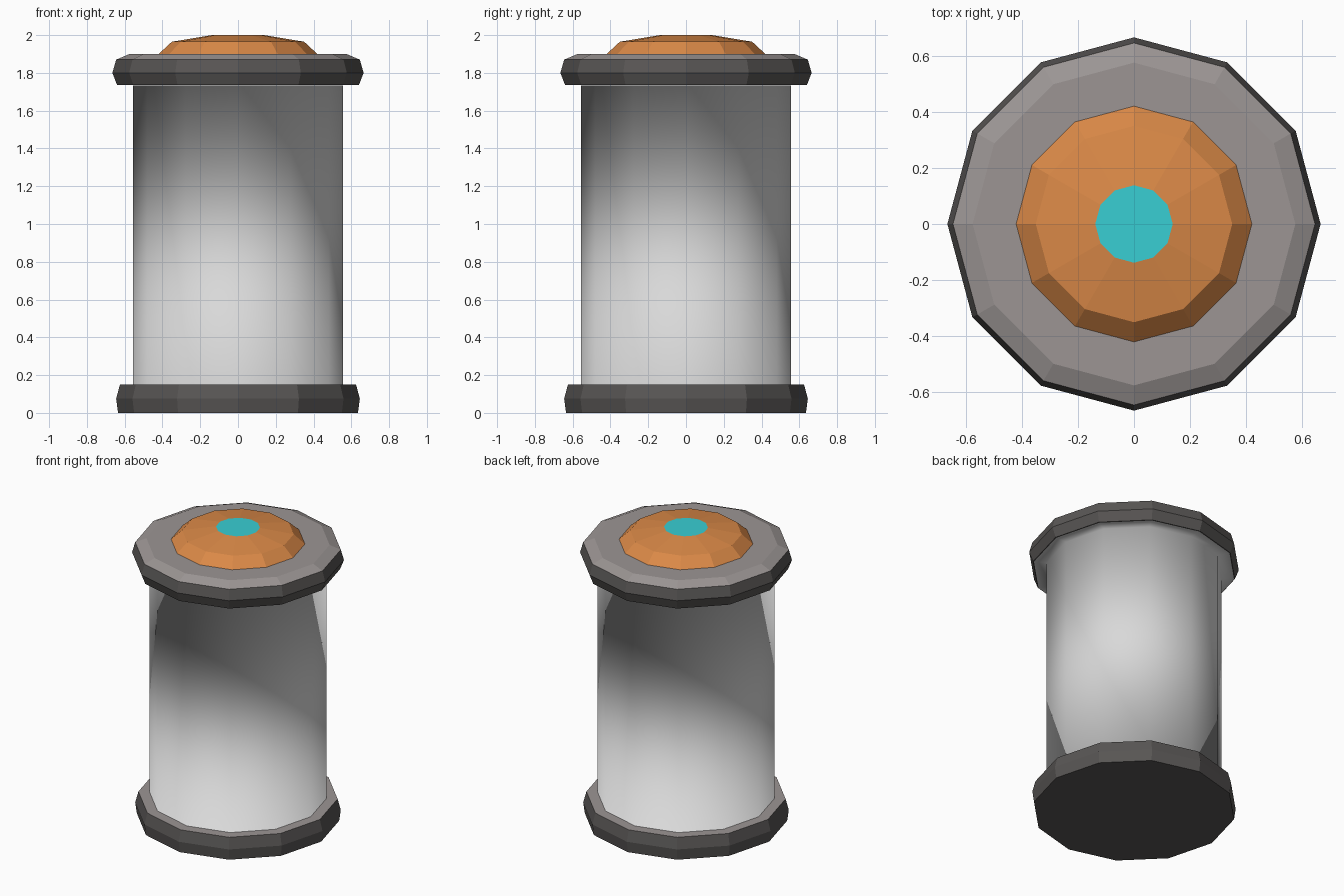
import bpy, bmesh, math

if "Cube" in bpy.data.objects:
    bpy.data.objects.remove(bpy.data.objects["Cube"])

SIDES = 12


def srgb(*c):
    return tuple(v / 12.92 if v <= 0.04045 else ((v + 0.055) / 1.055) ** 2.4 for v in c) + (1.0,)


def material(name, *c):
    m = bpy.data.materials.new(name)
    m.diffuse_color = srgb(*c)
    m.use_nodes = True
    m.node_tree.nodes["Principled BSDF"].inputs["Base Color"].default_value = m.diffuse_color
    return m


white = material("pale grey body", 0.85, 0.85, 0.85)
grey = material("warm grey", 0.61, 0.585, 0.58)
dark = material("dark grey", 0.345, 0.335, 0.33)
orange = material("orange", 0.86, 0.54, 0.28)
cyan = material("cyan", 0.22, 0.81, 0.83)


def lathe(name, profile, mats, index=lambda f: 0, smooth=False, bottom=True, top=True):
    """Revolve a bottom-to-top (radius, z) profile with 12 sides."""
    bm = bmesh.new()
    rings = []
    for r, z in profile:
        rings.append([bm.verts.new((r * math.cos(2 * math.pi * i / SIDES),
                                    r * math.sin(2 * math.pi * i / SIDES), z))
                      for i in range(SIDES)])
    for a, b in zip(rings, rings[1:]):
        for i in range(SIDES):
            j = (i + 1) % SIDES
            bm.faces.new((a[i], a[j], b[j], b[i]))
    if bottom:
        bm.faces.new(rings[0][::-1])
    if top:
        bm.faces.new(rings[-1])
    bm.normal_update()
    for f in bm.faces:
        f.smooth = smooth
        f.material_index = index(f)
    me = bpy.data.meshes.new(name)
    bm.to_mesh(me)
    bm.free()
    for m in mats:
        me.materials.append(m)
    ob = bpy.data.objects.new(name, me)
    bpy.context.collection.objects.link(ob)
    return ob


# dark sides and undersides, lighter upward faces
def upward(f):
    return 1 if f.normal.z > 0.6 else 0


# base plate
lathe("base_plate", [(0.635, 0), (0.645, 0.075), (0.625, 0.15)], [dark, grey], upward)

# smooth body: its hidden flanges soften the end normals
lathe("body", [(0.60, 0.143), (0.555, 0.143), (0.555, 1.733), (0.635, 1.733)],
      [white], smooth=True, bottom=False, top=False)

# lid with bevelled rim
lathe("lid", [(0.64, 1.735), (0.665, 1.80), (0.645, 1.87), (0.575, 1.90)],
      [dark, grey], upward)

# orange dome with a cyan disc on top
lathe("dome", [(0.42, 1.90), (0.35, 1.965), (0.138, 2.0)], [orange, cyan],
      lambda f: 1 if f.normal.z > 0.999 else 0, bottom=False)
